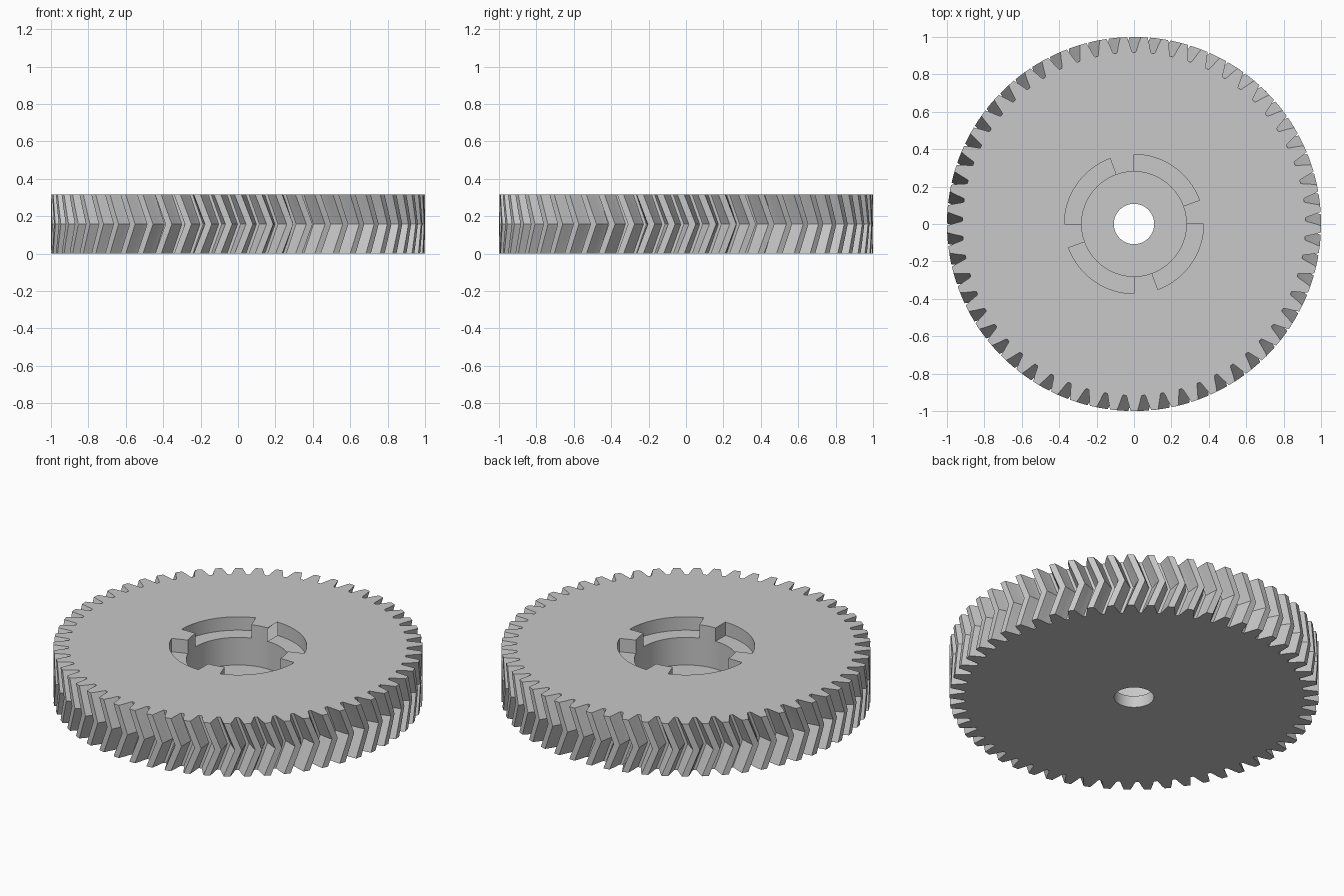
import bpy
import bmesh
from math import pi, sin, cos, radians

TEETH = 57
HEIGHT = 0.315
TWIST = radians(200 / TEETH)     # rotation of the teeth at mid height
SLICES = 4                       # layers over the full height
PITCH = 2 * pi / TEETH

cube = bpy.data.objects.get("Cube")
if cube:
    bpy.data.objects.remove(cube, do_unlink=True)

grey = bpy.data.materials.new("light grey")
grey.use_nodes = True
grey.diffuse_color = (0.58, 0.58, 0.58, 1)
grey.node_tree.nodes["Principled BSDF"].inputs["Base Color"].default_value = (0.58, 0.58, 0.58, 1)


def loft(name, rings):
    """Closed solid through rings of equal point count, bottom to top."""
    bm = bmesh.new()
    loops = [[bm.verts.new(p) for p in ring] for ring in rings]
    n = len(loops[0])
    bm.faces.new(loops[0][::-1])
    bm.faces.new(loops[-1])
    for low, high in zip(loops, loops[1:]):
        for i in range(n):
            j = (i + 1) % n
            bm.faces.new((low[i], low[j], high[j], high[i]))
    bmesh.ops.recalc_face_normals(bm, faces=bm.faces)
    mesh = bpy.data.meshes.new(name)
    bm.to_mesh(mesh)
    bm.free()
    mesh.materials.append(grey)
    obj = bpy.data.objects.new(name, mesh)
    bpy.context.collection.objects.link(obj)
    return obj


def prism(name, outline, z0, z1):
    return loft(name, [[(x, y, z) for x, y in outline] for z in (z0, z1)])


def arc(radius, start, end, steps):
    return [(radius * cos(start + (end - start) * i / steps),
             radius * sin(start + (end - start) * i / steps)) for i in range(steps + 1)]


# Tooth outline: radius and half width as a fraction of the pitch
flank = [(0.917, 0.42), (0.926, 0.375), (0.963, 0.275), (1.0, 0.165)]
tooth = [(r, -w) for r, w in flank] + [(r, w) for r, w in reversed(flank)]


def gear_ring(z, turn):
    ring = []
    for k in range(TEETH):
        for r, w in tooth:
            a = -pi / 2 + (k + w) * PITCH + turn
            ring.append((r * cos(a), r * sin(a), z))
    return ring


# Herringbone gear body
rings = []
for s in range(SLICES + 1):
    t = s / SLICES
    rings.append(gear_ring(HEIGHT * t, TWIST * (1 - abs(2 * t - 1))))
gear = loft("herringbone_gear", rings)

# Cutters: shaft hole, round pocket and four shallow curved slots
cutters = [
    prism("shaft_hole_cutter", arc(0.108, 0, 2 * pi, 48)[:-1], -0.1, 0.5),
    prism("pocket_cutter", arc(0.28, 0, 2 * pi, 72)[:-1], 0.07, 0.5),
]
for q in range(4):
    start, end = radians(20 + 90 * q), radians(90 + 90 * q)
    inner = [(0.24 * cos(a), 0.24 * sin(a)) for a in (end, (start + end) / 2, start)]
    # run the straight ends along the radial lines
    cutters.append(prism("slot_cutter", arc(0.372, start, end, 16) + inner,
                         HEIGHT - 0.08, 0.5))

bpy.ops.object.select_all(action='DESELECT')
bpy.context.view_layer.objects.active = gear
gear.select_set(True)
for cutter in cutters:
    cutter.hide_render = True
    mod = gear.modifiers.new("cut", 'BOOLEAN')
    mod.operation = 'DIFFERENCE'
    mod.solver = 'EXACT'
    mod.object = cutter
    bpy.ops.object.modifier_apply(modifier=mod.name)
    bpy.data.objects.remove(cutter, do_unlink=True)

# Smooth the round walls, keep the teeth crisp
bpy.ops.object.shade_smooth_by_angle(angle=radians(12))
